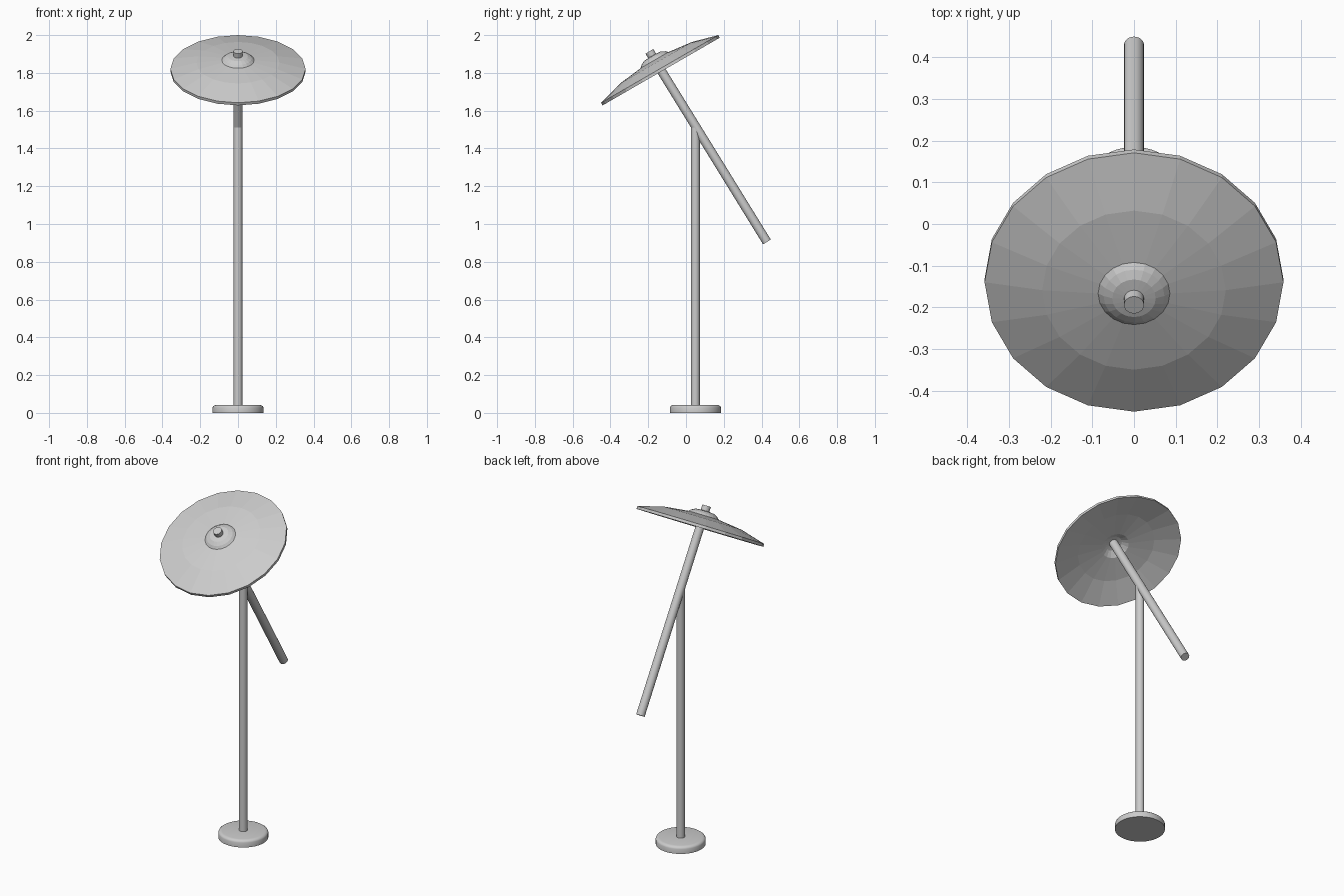
import bpy, bmesh, math
from mathutils import Matrix, Vector

if "Cube" in bpy.data.objects:
    bpy.data.objects.remove(bpy.data.objects["Cube"])


def make_object(name, bm, smooth):
    bmesh.ops.recalc_face_normals(bm, faces=bm.faces)
    mesh = bpy.data.meshes.new(name)
    bm.to_mesh(mesh)
    bm.free()
    obj = bpy.data.objects.new(name, mesh)
    bpy.context.collection.objects.link(obj)
    if smooth:
        bpy.ops.object.select_all(action='DESELECT')
        obj.select_set(True)
        bpy.context.view_layer.objects.active = obj
        bpy.ops.object.shade_smooth_by_angle(angle=math.radians(40))
    return obj


def rod(name, start, end, radius, sides=20):
    start, end = Vector(start), Vector(end)
    axis = end - start
    bm = bmesh.new()
    turn = Vector((0, 0, 1)).rotation_difference(axis).to_matrix().to_4x4()
    bmesh.ops.create_cone(bm, cap_ends=True, segments=sides, radius1=radius,
                          radius2=radius, depth=axis.length,
                          matrix=Matrix.Translation((start + end) / 2) @ turn)
    return make_object(name, bm, True)


def lathe(name, profile, sides, smooth, closed=False):
    """Revolve (radius, height) points about z."""
    bm = bmesh.new()
    rings = []
    for r, h in profile:
        rings.append([bm.verts.new((r * math.cos(2 * math.pi * i / sides),
                                    r * math.sin(2 * math.pi * i / sides), h))
                      for i in range(sides)])
    pairs = list(zip(rings, rings[1:]))
    if closed:
        pairs.append((rings[-1], rings[0]))
    else:
        bm.faces.new(rings[0])
        bm.faces.new(rings[-1])
    for a, b in pairs:
        for i in range(sides):
            j = (i + 1) % sides
            bm.faces.new((a[i], a[j], b[j], b[i]))
    return make_object(name, bm, smooth)


# Round foot with softened top edge
base = lathe("base", [(0.135, 0), (0.135, 0.028), (0.132, 0.035),
                      (0.125, 0.040), (0.115, 0.042)], 40, True)
base.location = (0, 0.05, 0)

# Upright pole and the slanted arm resting across its top
rod("pole", (0, 0.05, 0.03), (0, 0.05, 1.51), 0.023)
rod("slanted_arm", (0, 0.4285, 0.905), (0, -0.194, 1.914), 0.024)

# Faceted thin shade: outer shell, then underside following it
shade = lathe("shade", [(0.358, 0.008), (0.22, 0.046), (0.086, 0.062),
                        (0.073, 0.074), (0.052, 0.085), (0.015, 0.089),
                        (0.015, 0.073), (0.046, 0.069), (0.078, 0.046),
                        (0.218, 0.030), (0.358, -0.008)],
              20, False, closed=True)
shade.location = (0, -0.1355, 1.814)
shade.rotation_euler = (math.radians(30), 0, 0)
